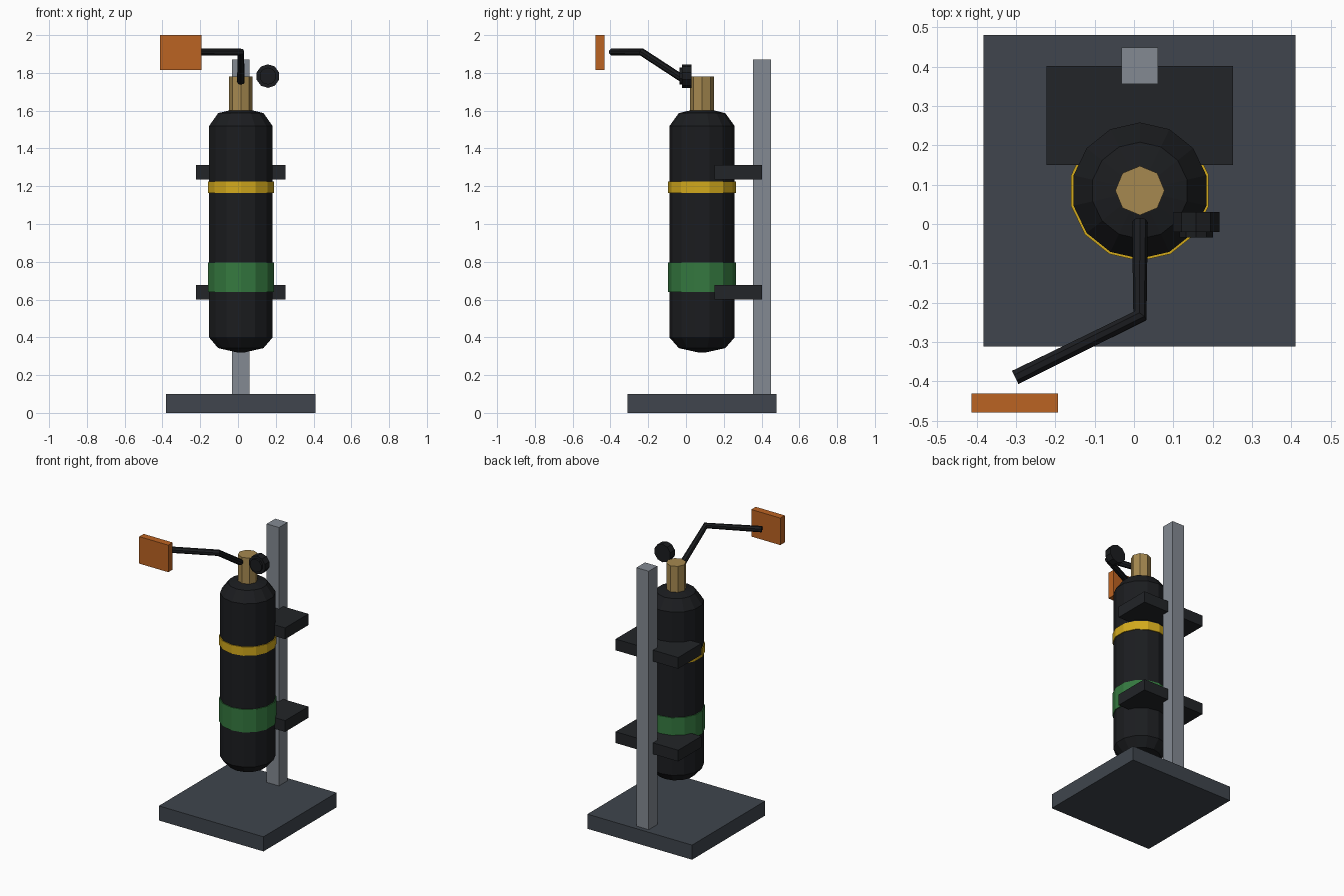
import bpy, bmesh, math
from mathutils import Matrix

if "Cube" in bpy.data.objects:
    bpy.data.objects.remove(bpy.data.objects["Cube"])

CX, CY = 0.015, 0.085  # vertical axis of the cylinder


def mat(name, r, g, b):
    m = bpy.data.materials.new(name)
    m.diffuse_color = (r, g, b, 1)
    m.use_nodes = True
    m.node_tree.nodes["Principled BSDF"].inputs["Base Color"].default_value = m.diffuse_color
    return m


BASE = mat("slate", 0.050, 0.060, 0.074)
STEEL = mat("steel", 0.23, 0.255, 0.29)
BLACK = mat("black", 0.011, 0.012, 0.014)
DARK = mat("dark_strap", 0.016, 0.018, 0.021)
BRASS = mat("brass", 0.38, 0.25, 0.08)
YELLOW = mat("yellow", 0.65, 0.40, 0.012)
GREEN = mat("green", 0.035, 0.19, 0.05)
ORANGE = mat("orange", 0.50, 0.125, 0.016)


def add(name, bm, material):
    bmesh.ops.recalc_face_normals(bm, faces=bm.faces)
    me = bpy.data.meshes.new(name)
    bm.to_mesh(me)
    bm.free()
    me.materials.append(material)
    ob = bpy.data.objects.new(name, me)
    bpy.context.collection.objects.link(ob)
    return ob


def box(name, x, y, z, material):
    """Box from (min, max) pairs."""
    bm = bmesh.new()
    bmesh.ops.create_cube(bm, size=1)
    bmesh.ops.scale(bm, vec=[b - a for a, b in (x, y, z)], verts=bm.verts)
    bmesh.ops.translate(bm, vec=[(a + b) / 2 for a, b in (x, y, z)], verts=bm.verts)
    return add(name, bm, material)


def turned(name, profile, sides, material, matrix):
    """Faceted solid of revolution from (radius, height) pairs, capped."""
    bm = bmesh.new()
    rings = []
    for r, z in profile:
        ring = []
        for i in range(sides):
            a = math.tau * i / sides
            ring.append(bm.verts.new((r * math.sin(a), r * math.cos(a), z)))
        rings.append(ring)
    for lo, hi in zip(rings, rings[1:]):
        for i in range(sides):
            j = (i + 1) % sides
            bm.faces.new((lo[i], lo[j], hi[j], hi[i]))
    bm.faces.new(rings[0])
    bm.faces.new(rings[-1])
    bm.transform(matrix)
    return add(name, bm, material)


axis = Matrix.Translation((CX, CY, 0))

# stand
box("base_plate", (-0.382, 0.411), (-0.311, 0.48), (0, 0.1), BASE)
box("post", (-0.032, 0.061), (0.356, 0.449), (0.1, 1.87), STEEL)
for label, z in (("lower", 0.60), ("upper", 1.235)):
    box(label + "_bracket", (-0.222, 0.252), (0.15, 0.402), (z, z + 0.077), DARK)

# cylinder with rounded ends, painted bands and valve neck
turned("tank", [(0.015, 0.319), (0.123, 0.343), (0.173, 0.40),
                (0.173, 1.518), (0.123, 1.587), (0.06, 1.602)], 14, BLACK, axis)
for name, z0, z1, m in (("green_band", 0.64, 0.797, GREEN),
                        ("yellow_band", 1.165, 1.225, YELLOW)):
    turned(name, [(0.179, z0), (0.179, z1)], 14, m, axis)
turned("valve_neck", [(0.0625, 1.58), (0.0625, 1.78)], 8, BRASS, axis)

# pressure gauge facing the front: body plus raised face
turned("gauge", [(0.0625, -0.03), (0.0625, 0.02), (0.045, 0.02), (0.045, 0.034)],
       10, BLACK, Matrix.Translation((0.158, 0, 1.783)) @ Matrix.Rotation(math.pi / 2, 4, "X"))

# bent hose
cu = bpy.data.curves.new("hose", "CURVE")
cu.dimensions = "3D"
cu.bevel_depth = 0.02
cu.bevel_resolution = 2
cu.use_fill_caps = True
sp = cu.splines.new("POLY")
path = [(CX, 0.005, 1.754), (CX, -0.234, 1.91), (-0.302, -0.39, 1.91)]
sp.points.add(len(path) - 1)
for p, co in zip(sp.points, path):
    p.co = (*co, 1)
sp.use_smooth = False
cu.materials.append(BLACK)
bpy.context.collection.objects.link(bpy.data.objects.new("hose", cu))

# tag plate at the hose end
box("tag_plate", (-0.413, -0.193), (-0.479, -0.431), (1.815, 2.0), ORANGE)
